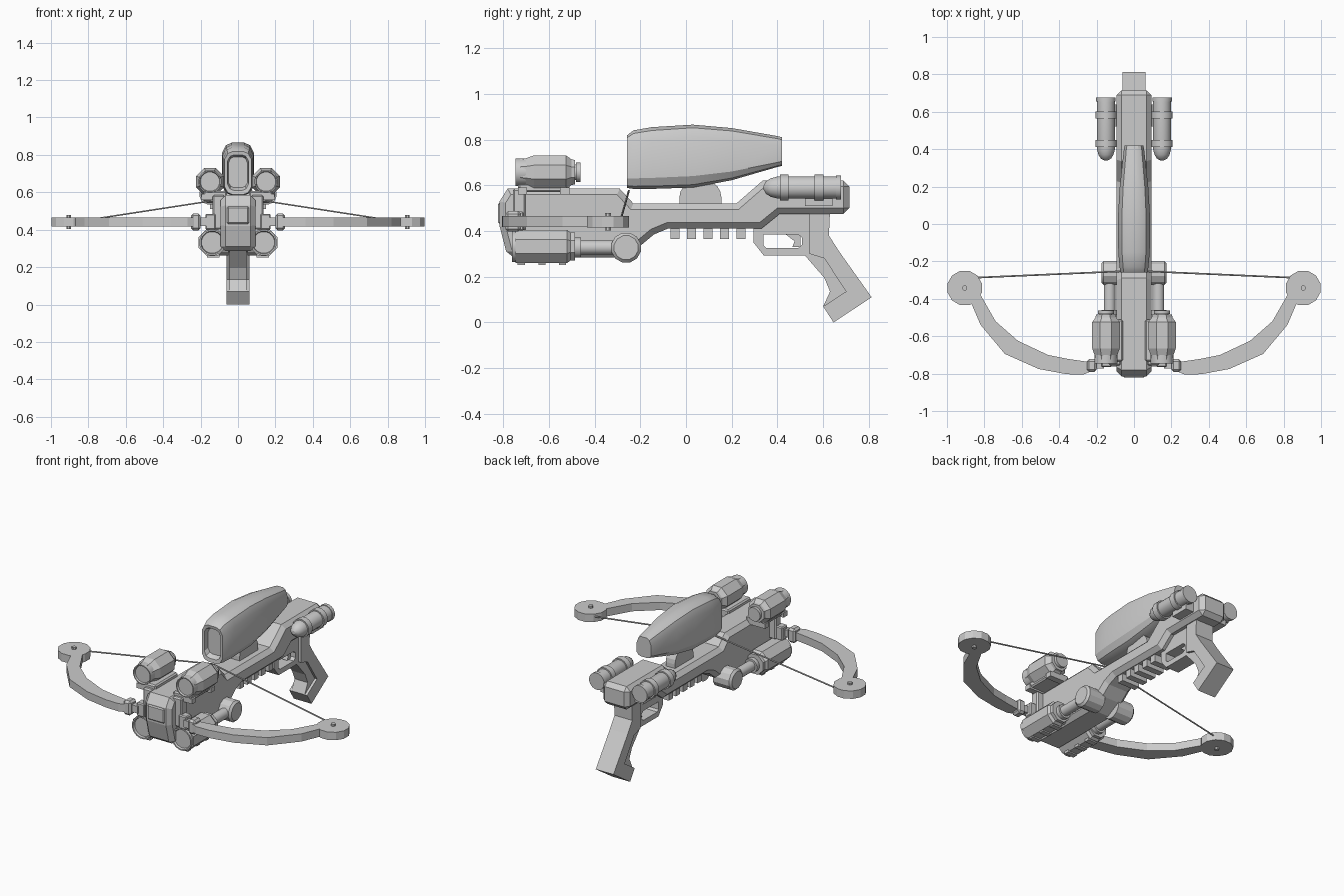
import bpy, bmesh, math
from mathutils import Vector

if "Cube" in bpy.data.objects:
    bpy.data.objects.remove(bpy.data.objects["Cube"])

grey = bpy.data.materials.new("plain_grey")
grey.diffuse_color = (0.6, 0.6, 0.6, 1)
grey.use_nodes = True
grey.node_tree.nodes["Principled BSDF"].inputs["Base Color"].default_value = grey.diffuse_color


def finish(bm, name, bevel=0, smooth=False):
    """Turn a bmesh into a named object, with optional chamfers."""
    bmesh.ops.recalc_face_normals(bm, faces=bm.faces[:])
    me = bpy.data.meshes.new(name)
    bm.to_mesh(me)
    bm.free()
    me.materials.append(grey)
    ob = bpy.data.objects.new(name, me)
    bpy.context.collection.objects.link(ob)
    if bevel:
        m = ob.modifiers.new("chamfer", 'BEVEL')
        m.width = bevel
        m.segments = 1
        m.limit_method = 'ANGLE'
        m.angle_limit = math.radians(65)
    if smooth:
        bpy.ops.object.select_all(action='DESELECT')
        ob.select_set(True)
        bpy.context.view_layer.objects.active = ob
        bpy.ops.object.shade_smooth_by_angle(angle=math.radians(28))
    return ob


def loft(name, rings, smooth=False):
    """Skin a list of equally sized point rings and cap both ends."""
    bm = bmesh.new()
    vs = [[bm.verts.new(p) for p in r] for r in rings]
    n = len(vs[0])
    for a, b in zip(vs, vs[1:]):
        for i in range(n):
            bm.faces.new((a[i], a[(i + 1) % n], b[(i + 1) % n], b[i]))
    bm.faces.new(vs[0])
    bm.faces.new(vs[-1])
    return finish(bm, name, smooth=smooth)


def plate(name, pts, x0, x1, bevel=0):
    """Side profile of (y, z) points, extruded along x."""
    bm = bmesh.new()
    f = bm.faces.new([bm.verts.new((x0, y, z)) for y, z in pts])
    new = bmesh.ops.extrude_face_region(bm, geom=[f])["geom"]
    bmesh.ops.translate(bm, vec=(x1 - x0, 0, 0),
                        verts=[v for v in new if isinstance(v, bmesh.types.BMVert)])
    return finish(bm, name, bevel)


def box(name, x, y, z, bevel=0):
    return plate(name, [(y[0], z[0]), (y[1], z[0]), (y[1], z[1]), (y[0], z[1])], x[0], x[1], bevel)


def turned(name, c, axis, steps, n=16, smooth=True):
    """Rings of (position, radius) along one axis."""
    rings = []
    for t, r in steps:
        ring = []
        for i in range(n):
            a = 2 * math.pi * (i + 0.5) / n
            u, v = r * math.cos(a), r * math.sin(a)
            ring.append({'x': (t, c[0] + u, c[1] + v),
                         'y': (c[0] + u, t, c[1] + v),
                         'z': (c[0] + u, c[1] + v, t)}[axis])
        rings.append(ring)
    return loft(name, rings, smooth)


# Main stock with chamfered long edges
plate("stock", [(-.815, .42), (-.78, .285), (-.29, .285), (-.2, .335), (-.14, .385), (-.08, .41),
                (.33, .41), (.41, .475), (.715, .475), (.715, .62), (.335, .62), (.22, .52),
                (-.23, .52), (-.29, .585), (-.78, .585), (-.815, .53)], -.093, .093, .026)
box("front_panel", (-.06, .06), (-.822, -.80), (.43, .525), .008)

# Grip, narrow at the finger side, wide at the back
plate("grip_core", [(.30, .42), (.41, .49), (.62, .49), (.625, .38), (.67, .31), (.80, .11), (.645, .005),
                    (.60, .07), (.63, .135), (.605, .195), (.52, .293), (.50, .293), (.49, .325),
                    (.508, .34), (.508, .37), (.49, .385), (.33, .385)], -.046, .046)
plate("grip_back", [(.54, .49), (.63, .49), (.625, .38), (.67, .31), (.812, .11), (.645, 0),
                    (.60, .07), (.70, .135), (.605, .28), (.54, .30)], -.062, .062)

# Trigger and guard
plate("trigger_guard", [(.295, .42), (.295, .35), (.34, .293), (.51, .293), (.49, .325),
                        (.352, .325), (.34, .337), (.34, .42)], -.046, .046)
plate("trigger", [(.43, .39), (.50, .39), (.50, .33), (.465, .33), (.475, .355)], -.018, .018)

# Ribs under the fore end
for i in range(5):
    y = -.048 + i * .072
    box("under_rib", (-.062, .062), (y - .02, y + .02), (.365, .42))


# Sight: rounded elongated sections, hollow at the front
def sight_ring(y, w, zb, zl, zu, zt):
    half = [(.4 * w, zb), (.76 * w, zb + .25 * (zl - zb)), (w, zl),
            (w, zu), (.76 * w, zt - .25 * (zt - zu)), (.4 * w, zt)]
    return [(x, y, z) for x, z in half] + [(-x, y, z) for x, z in reversed(half)]


loft("sight", [sight_ring(*s) for s in (
    (-.225, .052, .625, .655, .755, .79), (-.255, .057, .61, .645, .765, .80),
    (-.258, .072, .588, .63, .775, .818), (-.23, .077, .584, .63, .785, .84),
    (-.15, .084, .584, .632, .795, .854), (.03, .086, .59, .64, .81, .865),
    (.20, .076, .622, .66, .80, .85), (.40, .054, .68, .70, .77, .815),
    (.42, .05, .685, .705, .767, .81))], smooth=True)
arch = [(.063 + .092 * math.cos(math.pi * i / 10), .545 + .085 * math.sin(math.pi * i / 10)) for i in range(11)]
plate("sight_mount", arch + [(-.029, .51), (.155, .51)], -.032, .032)
box("sight_post", (-.025, .025), (.01, .11), (.58, .66))

# Everything that sits on both sides
for s in (-1, 1):
    side = "left_" if s < 0 else "right_"

    def sx(a, b):
        return (s * a, s * b)

    # Rear gas canister with rounded nose and two bands
    c = (s * .15, .59)
    turned(side + "canister", c, 'y',
           [(.34, .010), (.35, .028), (.37, .041), (.40, .049), (.67, .049)])
    for y in (.43, .582):
        turned(side + "canister_band", c, 'y', [(y - .019, .057), (y + .019, .057)])
    turned(side + "canister_cap", c, 'y', [(.655, .053), (.677, .053)])
    box(side + "canister_bracket", sx(.06, .15), (.52, .64), (.51, .57))

    # Upper lamp and its clamp rail
    c = (s * .15, .657)
    turned(side + "upper_lamp", c, 'y', [(-.735, .052), (-.745, .056), (-.745, .062), (-.70, .062)])
    turned(side + "upper_lamp_housing", c, 'y',
           [(-.725, .062), (-.705, .064), (-.665, .08), (-.525, .08), (-.50, .06), (-.485, .058)],
           n=8, smooth=False)
    turned(side + "upper_lamp_neck", c, 'y', [(-.50, .034), (-.48, .034), (-.48, .043), (-.462, .043)])
    box(side + "upper_lamp_rail", sx(.06, .185), (-.735, -.51), (.57, .608), .008)
    for y in (-.715, -.53):
        box(side + "rail_clamp", sx(.08, .195), (y - .02, y + .02), (.56, .59))

    # Lower lamp, tail tube and cross knob
    c = (s * .138, .332)
    turned(side + "lower_lamp", c, 'y', [(-.75, .058), (-.762, .062), (-.762, .07), (-.72, .07)])
    turned(side + "lower_lamp_housing", c, 'y',
           [(-.745, .078), (-.52, .078), (-.505, .066), (-.485, .066)], n=8, smooth=False)
    turned(side + "lower_tube", (s * .13, .328), 'y',
           [(-.49, .044), (-.46, .044), (-.46, .032), (-.31, .032), (-.31, .038), (-.27, .038)])
    turned(side + "cross_knob", (-.262, .327), 'x',
           [(s * .05, .067), (s * .162, .067), (s * .175, .054)], n=12)
    for y in (-.72, -.63, -.54):
        box(side + "lower_lamp_foot", sx(.10, .165), (y - .016, y + .016), (.252, .30))

    # Bow arm mount
    box(side + "mount_pillar", sx(.07, .135), (-.757, -.70), (.40, .585), .008)
    box(side + "inner_clamp", sx(.12, .175), (-.765, -.71), (.40, .485), .006)
    box(side + "mount_link", sx(.16, .23), (-.772, -.735), (.42, .465))
    box(side + "outer_clamp", sx(.20, .252), (-.79, -.722), (.397, .487), .012)

    # Curved bow arm: outer and inner edge points
    edge = [((.20, -.775), (.20, -.74)), ((.27, -.805), (.26, -.735)), ((.36, -.803), (.35, -.722)),
            ((.51, -.775), (.46, -.70)), ((.69, -.695), (.62, -.625)),
            ((.82, -.54), (.74, -.52)), ((.88, -.40), (.82, -.38))]
    loft(side + "bow_arm", [[(s * o[0], o[1], .417), (s * i[0], i[1], .417),
                             (s * i[0], i[1], .466), (s * o[0], o[1], .466)] for o, i in edge])

    # Cam wheel and axle at the tip
    c = (s * .905, -.342)
    turned(side + "cam_wheel", c, 'z', [(.416, .095), (.466, .095)], n=12, smooth=False)
    turned(side + "cam_axle", c, 'z', [(.403, .014), (.479, .014)], n=8)

    # Bow string
    a, b = Vector((s * .85, -.287, .445)), Vector((0, -.25, .576))
    offs = [Vector((0, .0045 * math.cos(k * math.pi / 3), .0045 * math.sin(k * math.pi / 3))) for k in range(6)]
    loft(side + "string", [[a + o for o in offs], [b + o for o in offs]])
